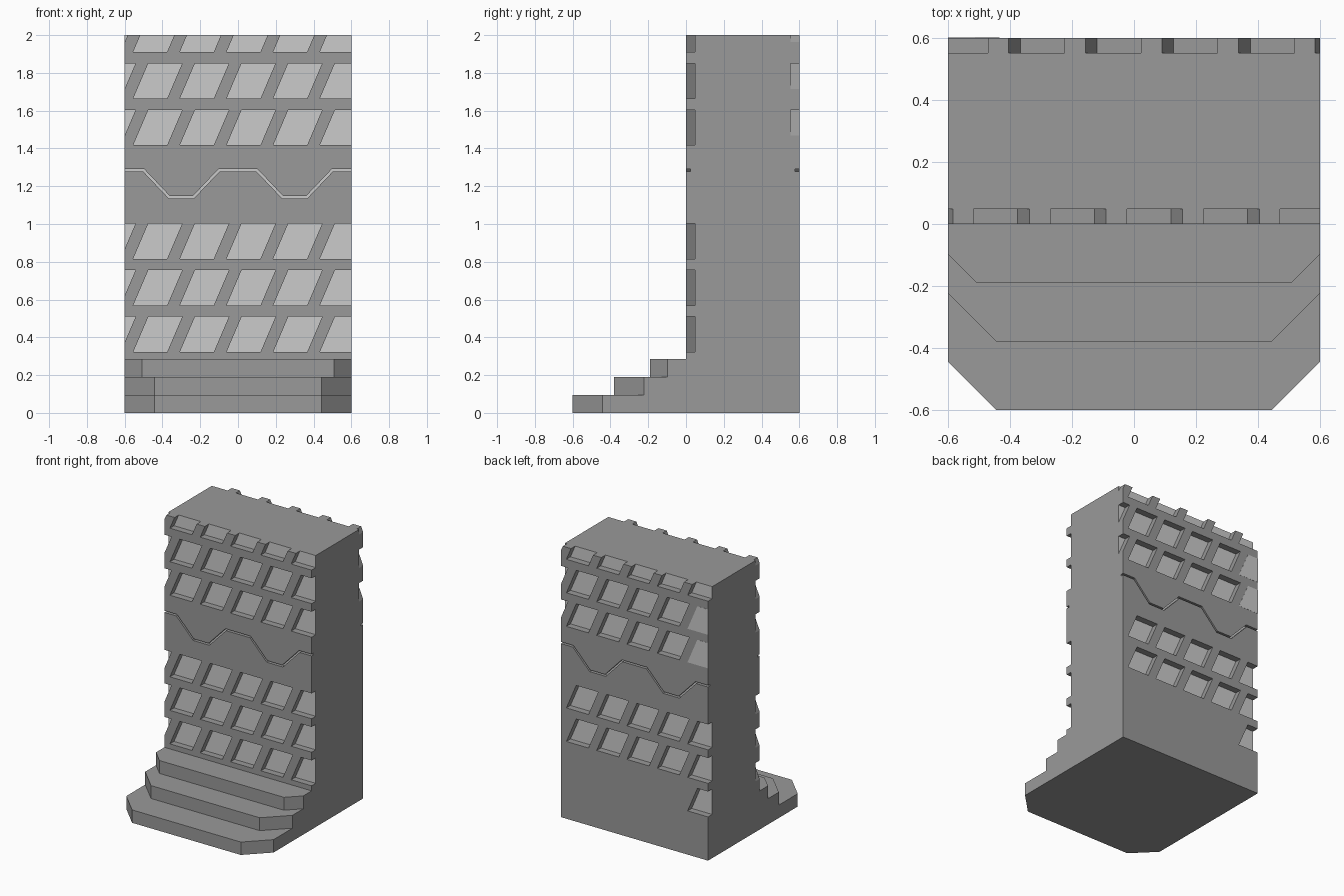
import bpy, bmesh
from math import pi
from mathutils import Matrix

cube = bpy.data.objects.get("Cube")
if cube:
    bpy.data.objects.remove(cube, do_unlink=True)


def make_material(name, value):
    mat = bpy.data.materials.new(name)
    mat.use_nodes = True
    colour = (value, value, value, 1)
    mat.diffuse_color = colour
    mat.node_tree.nodes["Principled BSDF"].inputs["Base Color"].default_value = colour
    return mat


stone = make_material("grey stone", 0.32)
pale = make_material("pale recess", 0.6)


def prism(bm, points, direction, far_material=0):
    """Extrude a polygon; the far cap gets its own material."""
    face = bm.faces.new([bm.verts.new(p) for p in points])
    new = bmesh.ops.extrude_face_region(bm, geom=[face], use_keep_orig=True)["geom"]
    bmesh.ops.translate(bm, vec=direction,
                        verts=[g for g in new if isinstance(g, bmesh.types.BMVert)])
    for g in new:
        if isinstance(g, bmesh.types.BMFace):
            g.material_index = far_material


def finish(bm, name, materials):
    bmesh.ops.recalc_face_normals(bm, faces=bm.faces)
    mesh = bpy.data.meshes.new(name)
    bm.to_mesh(mesh)
    bm.free()
    obj = bpy.data.objects.new(name, mesh)
    bpy.context.collection.objects.link(obj)
    for mat in materials:
        mesh.materials.append(mat)
    return obj


HALF, HEIGHT, DEPTH = 0.6, 2.0, 0.6
PITCH, CELL_W, CELL_H, LEAN = 0.247, 0.18, 0.187, 0.08
ROWS = [0.322, 0.569, 0.816, 1.417, 1.664, 1.911]
PLAIN_ROWS = (3, 4)      # rows whose last back cell is flat colour
TURN = Matrix.Translation((0, DEPTH, 0)) @ Matrix.Rotation(pi, 4, "Z")


def cell(column, z, y, limit=2.0):
    x = -0.555 + column * PITCH
    corners = [(x, z), (x + CELL_W, z),
               (x + CELL_W + LEAN, z + CELL_H), (x + LEAN, z + CELL_H)]
    return [(min(px, limit), y, pz) for px, pz in corners]


def zigzag(y):
    """Mitred band that dips twice across the wall."""
    half, high, low = 0.0065, 1.285, 1.141
    path = [(-0.7, high, 0)]
    for centre in (-0.3, 0.3):
        path += [(centre - 0.2, high, 1), (centre - 0.063, low, 1),
                 (centre + 0.063, low, -1), (centre + 0.2, high, -1)]
    path.append((0.7, high, 0))
    upper = [(x + s * half * 0.41, y, z + half) for x, z, s in path]
    lower = [(x - s * half * 0.41, y, z - half) for x, z, s in path]
    return upper + lower[::-1]


def recess_cutter(name, back):
    bm = bmesh.new()
    for row, z in enumerate(ROWS):
        for column in range(-1, 5):
            if back and column == 4 and row in PLAIN_ROWS:
                continue
            prism(bm, cell(column, z, -0.05), (0, 0.098, 0), 1)
    prism(bm, zigzag(-0.05), (0, 0.073, 0), 1)
    if back:
        bm.transform(TURN)
    obj = finish(bm, name, [stone, pale])
    obj.hide_render = True
    return obj


# Upright wall with leaning recesses and a groove on both faces
bm = bmesh.new()
prism(bm, [(-HALF, 0, 0), (HALF, 0, 0), (HALF, DEPTH, 0), (-HALF, DEPTH, 0)],
      (0, 0, HEIGHT))
wall = finish(bm, "wall", [stone, pale])
bpy.context.view_layer.objects.active = wall
for name, back in (("front_cutter", False), ("back_cutter", True)):
    cutter = recess_cutter(name, back)
    mod = wall.modifiers.new(name, "BOOLEAN")
    mod.operation = "DIFFERENCE"
    mod.solver = "EXACT"
    mod.object = cutter
    bpy.ops.object.modifier_apply(modifier=mod.name)
    bpy.data.objects.remove(cutter, do_unlink=True)

# Flat pale cells at the edge of the back face
bm = bmesh.new()
for row in PLAIN_ROWS:
    prism(bm, cell(4, ROWS[row], 0, HALF), (0, -0.001, 0))
bm.transform(TURN)
finish(bm, "back_flat_cells", [pale])

# Three steps with chamfered front corners
RISE = 0.095
for i, (front, chamfer) in enumerate([(0.6, 0.157), (0.38, 0.157), (0.19, 0.093)]):
    z = i * RISE
    side = [(HALF, 0), (HALF, chamfer - front), (HALF - chamfer, -front)]
    outline = side + [(-x, y) for x, y in reversed(side)]
    bm = bmesh.new()
    prism(bm, [(x, y, z) for x, y in outline], (0, 0, RISE))
    finish(bm, f"step_{i + 1}", [stone])
